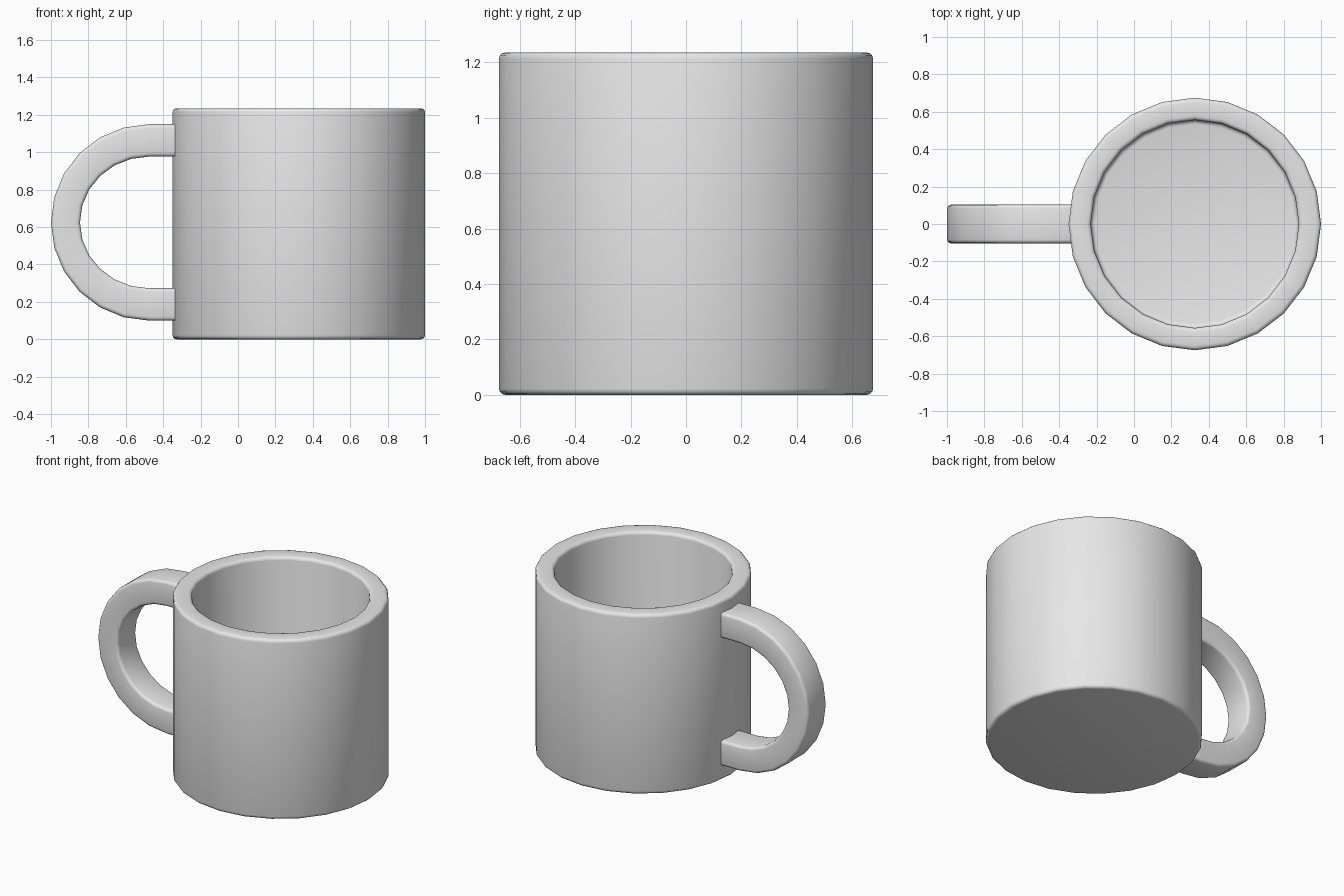
import bpy, bmesh, math

old = bpy.data.objects.get("Cube")
if old:
    bpy.data.objects.remove(old, do_unlink=True)

SIDES = 24
CUP_X = 0.325
GREY = (0.8, 0.8, 0.8, 1.0)

grey = bpy.data.materials.new("plain_grey")
grey.use_nodes = True
grey.diffuse_color = GREY
grey.node_tree.nodes["Principled BSDF"].inputs["Base Color"].default_value = GREY


def finish(bm, name, bevel):
    """Round the sharp edges, shade smoothly and add the object."""
    bmesh.ops.recalc_face_normals(bm, faces=bm.faces)
    edges = [e for e in bm.edges if e.calc_face_angle(0) > math.radians(50)]
    bmesh.ops.bevel(bm, geom=edges, offset=bevel, segments=3, profile=0.5,
                    affect='EDGES', clamp_overlap=True)
    mesh = bpy.data.meshes.new(name)
    bm.to_mesh(mesh)
    bm.free()
    mesh.materials.append(grey)
    obj = bpy.data.objects.new(name, mesh)
    bpy.context.collection.objects.link(obj)
    bpy.ops.object.select_all(action='DESELECT')
    obj.select_set(True)
    bpy.context.view_layer.objects.active = obj
    bpy.ops.object.shade_smooth_by_angle(angle=math.radians(60))
    return obj


def bridge(bm, a, b):
    """Join two closed loops of equal length with quads."""
    for i in range(len(a)):
        j = (i + 1) % len(a)
        bm.faces.new((a[i], a[j], b[j], b[i]))


# Cup: outer wall, flat rim, inner wall and floor
bm = bmesh.new()
profile = [(0.675, 0), (0.675, 1.235), (0.556, 1.235), (0.556, 0.11)]
rings = []
for r, z in profile:
    angles = [math.tau * i / SIDES for i in range(SIDES)]
    rings.append([bm.verts.new((CUP_X + r * math.cos(a), r * math.sin(a), z))
                  for a in angles])
for lower, upper in zip(rings, rings[1:]):
    bridge(bm, lower, upper)
bm.faces.new(rings[0])
bm.faces.new(rings[-1])
finish(bm, "cup_body", 0.022)

# Handle: rectangular section swept along a half ellipse with straight ends
bm = bmesh.new()
ARC_X, ARC_Z, HALF_WIDTH, END_X = -0.475, 0.625, 0.103, -0.31
STEPS = 12
sections = []


def add_section(outer, inner):
    corners = [(outer, -HALF_WIDTH), (outer, HALF_WIDTH),
               (inner, HALF_WIDTH), (inner, -HALF_WIDTH)]
    sections.append([bm.verts.new((p[0], y, p[1])) for p, y in corners])


add_section((END_X, ARC_Z + 0.525), (END_X, ARC_Z + 0.352))
for i in range(STEPS + 1):
    a = math.pi / 2 + math.pi * i / STEPS
    c, s = math.cos(a), math.sin(a)
    add_section((ARC_X + 0.525 * c, ARC_Z + 0.525 * s),
                (ARC_X + 0.37 * c, ARC_Z + 0.352 * s))
add_section((END_X, ARC_Z - 0.525), (END_X, ARC_Z - 0.352))
for first, second in zip(sections, sections[1:]):
    bridge(bm, first, second)
bm.faces.new(sections[0])
bm.faces.new(sections[-1])
finish(bm, "handle", 0.02)
